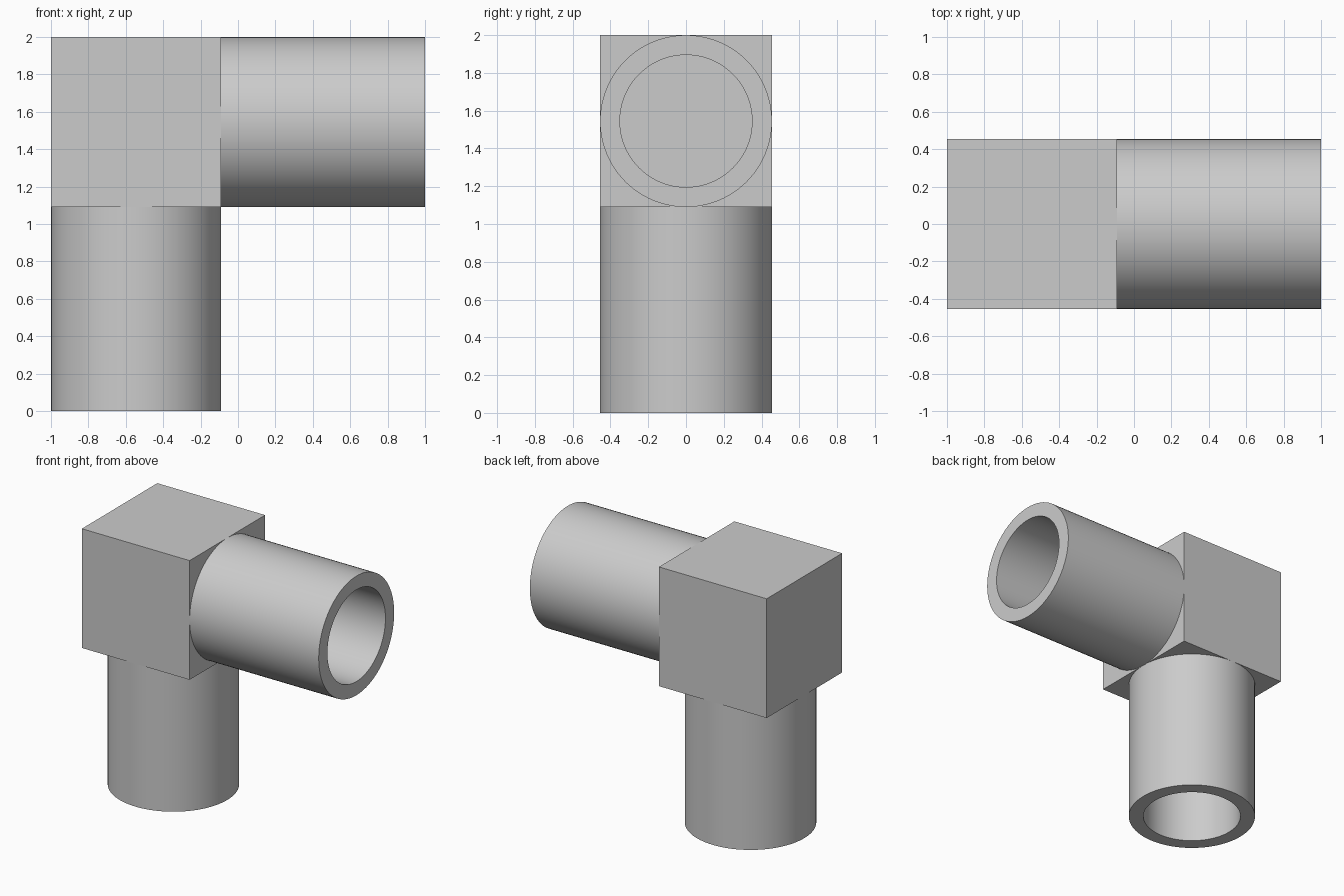
import bpy
import math
from mathutils import Matrix, Vector

cube = bpy.data.objects.get("Cube")
if cube:
    bpy.data.objects.remove(cube, do_unlink=True)

SIDE = 0.91            # block edge, also the pipe diameter
OUTER = SIDE / 2
INNER = 0.35
LENGTH = 2 - SIDE
CENTRE = Vector((OUTER - 1, 0, 2 - OUTER))

grey = bpy.data.materials.new("plain_grey")
grey.use_nodes = True
colour = (0.6, 0.6, 0.6, 1)
grey.diffuse_color = colour
grey.node_tree.nodes["Principled BSDF"].inputs["Base Color"].default_value = colour


def cylinder(name, radius, depth, centre, rotation):
    bpy.ops.mesh.primitive_cylinder_add(
        vertices=96, radius=radius, depth=depth, location=centre, rotation=rotation)
    obj = bpy.context.object
    obj.name = name
    obj.data.materials.append(grey)
    return obj


def pipe(name, direction, rotation):
    """Round pipe leaving the block, bored from its open end to the block."""
    middle = CENTRE + direction * (OUTER + LENGTH / 2)
    body = cylinder(name, OUTER, LENGTH, middle, rotation)
    cutter = cylinder(name + "_bore_cutter", INNER, LENGTH * 1.2, middle, rotation)
    bore = body.modifiers.new("bore", 'BOOLEAN')
    bore.operation = 'DIFFERENCE'
    bore.solver = 'EXACT'
    bore.object = cutter
    bpy.context.view_layer.objects.active = body
    bpy.ops.object.select_all(action='DESELECT')
    body.select_set(True)
    bpy.ops.object.modifier_apply(modifier="bore")
    bpy.data.objects.remove(cutter, do_unlink=True)
    bpy.ops.object.shade_smooth_by_angle(angle=math.radians(30))


# Corner block
bpy.ops.mesh.primitive_cube_add(size=SIDE, location=CENTRE)
block = bpy.context.object
block.name = "corner_block"
block.data.materials.append(grey)

# Pipes: one to the side, one down to the ground
pipe("side_pipe", Vector((1, 0, 0)), (0, math.pi / 2, 0))
pipe("lower_pipe", Vector((0, 0, -1)), (0, 0, 0))
